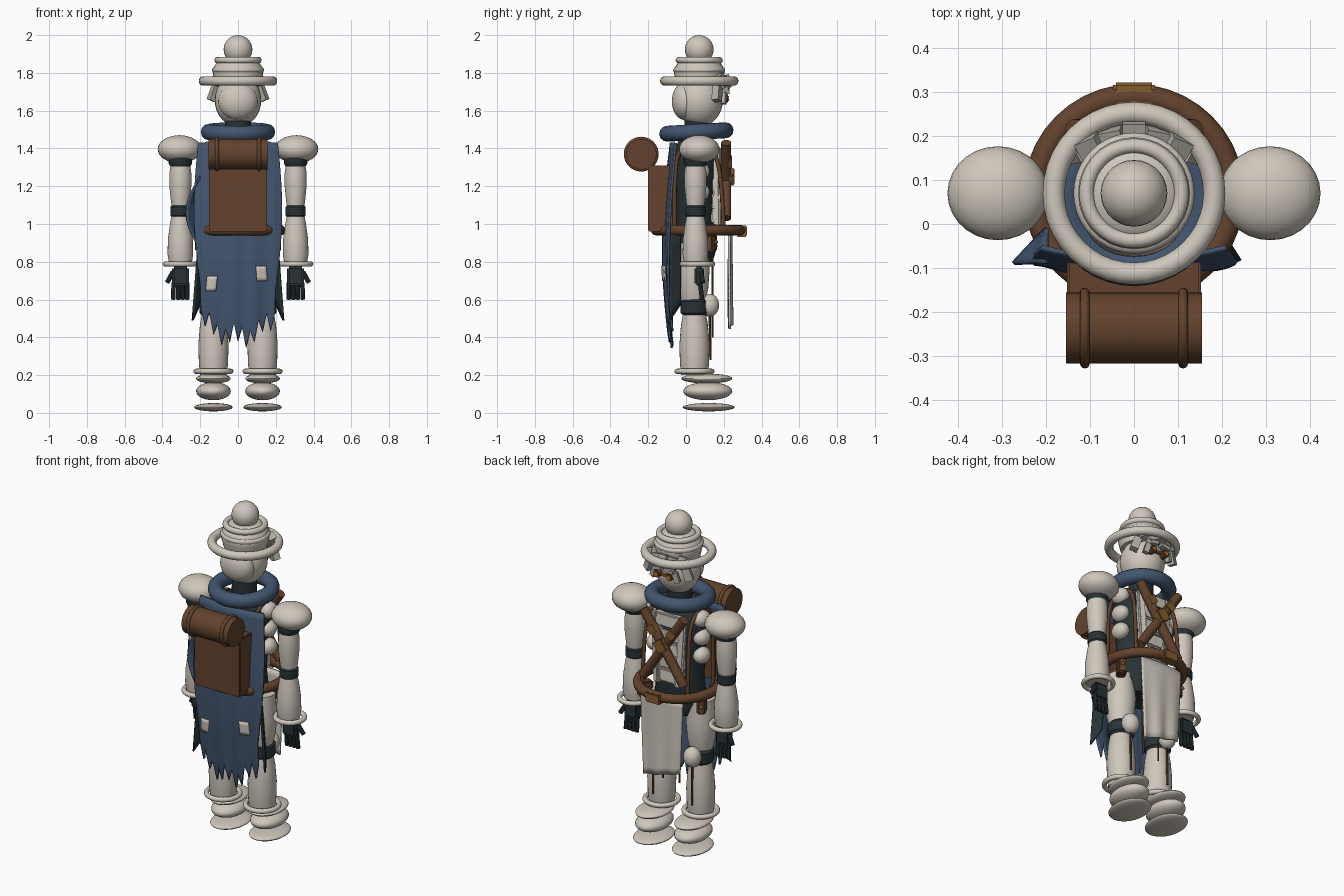
import bpy, bmesh, math
from mathutils import Vector, Matrix

old = bpy.data.objects.get("Cube")
if old:
    bpy.data.objects.remove(old, do_unlink=True)


def material(name, rgb):
    m = bpy.data.materials.new(name)
    m.use_nodes = True
    m.diffuse_color = (*rgb, 1)
    m.node_tree.nodes["Principled BSDF"].inputs["Base Color"].default_value = (*rgb, 1)
    return m


WHITE = material("bone white", (.62, .57, .50))
GREY = material("pale grey", (.43, .41, .36))
BLUE = material("faded blue", (.055, .092, .16))
DARK = material("dark slate", (.021, .032, .036))
BROWN = material("leather brown", (.125, .055, .026))
GOLD = material("tan buckle", (.22, .11, .03))
AMBER = material("amber", (.55, .17, .02))


def finish(name, bm, mat, smooth=True, thick=0):
    bmesh.ops.recalc_face_normals(bm, faces=bm.faces)
    me = bpy.data.meshes.new(name)
    bm.to_mesh(me)
    bm.free()
    me.materials.append(mat)
    ob = bpy.data.objects.new(name, me)
    bpy.context.collection.objects.link(ob)
    if thick:
        mod = ob.modifiers.new("thickness", "SOLIDIFY")
        mod.thickness, mod.offset = thick, 0
    if smooth:
        bpy.ops.object.select_all(action="DESELECT")
        ob.select_set(True)
        bpy.context.view_layer.objects.active = ob
        bpy.ops.object.shade_smooth_by_angle(angle=math.radians(40))
    return ob


def ball(name, loc, radii, mat):
    bm = bmesh.new()
    mx = Matrix.Translation(loc) @ Matrix.Diagonal((*radii, 1))
    bmesh.ops.create_uvsphere(bm, u_segments=28, v_segments=16, radius=1, matrix=mx)
    return finish(name, bm, mat)


def box(name, loc, size, mat, rot=(0, 0, 0), bevel=0):
    bm = bmesh.new()
    bmesh.ops.create_cube(bm, size=1, matrix=Matrix.Diagonal((*size, 1)))
    if bevel:
        bmesh.ops.bevel(bm, geom=bm.edges[:], offset=bevel, segments=2, affect="EDGES")
    ob = finish(name, bm, mat, smooth=False)
    ob.location, ob.rotation_euler = loc, rot
    return ob


def rod(name, a, b, r, mat, segs=20):
    a, b = Vector(a), Vector(b)
    turn = (b - a).to_track_quat("Z", "Y").to_matrix().to_4x4()
    bm = bmesh.new()
    bmesh.ops.create_cone(bm, cap_ends=True, segments=segs, radius1=r, radius2=r,
                          depth=(b - a).length, matrix=Matrix.Translation((a + b) / 2) @ turn)
    return finish(name, bm, mat)


def sheet(name, point, nu, nv, mat, thick=0, wrap=False):
    """Grid surface from point(u, v), with u and v from 0 to 1."""
    bm = bmesh.new()
    rows = [[bm.verts.new(point(i / nu, j / nv)) for i in range(nu + (not wrap))]
            for j in range(nv + 1)]
    for lo, hi in zip(rows, rows[1:]):
        for i in range(nu):
            k = (i + 1) % len(lo)
            bm.faces.new((lo[i], lo[k], hi[k], hi[i]))
    if wrap:
        bm.faces.new(rows[0])
        bm.faces.new(rows[-1])
    return finish(name, bm, mat, thick=thick)


def lathe(name, profile, x, y, mat, depth=1.0):
    """Turned part; profile is a list of (radius, z)."""
    def point(u, v):
        r, z = profile[round(v * (len(profile) - 1))]
        a = u * math.tau
        return (x + r * math.cos(a), y + depth * r * math.sin(a), z)
    return sheet(name, point, 28, len(profile) - 1, mat, wrap=True)


def ring(name, loc, major, minor, mat, tilt=(0, 0, 0)):
    bpy.ops.mesh.primitive_torus_add(major_radius=major, minor_radius=minor, location=loc,
                                     rotation=tilt, major_segments=40, minor_segments=12)
    ob = bpy.context.object
    ob.name = name
    ob.data.materials.append(mat)
    bpy.ops.object.shade_smooth()
    return ob


CY = .07  # body axis

# hat
ball("hat_pompom", (0, CY, 1.924), (.076, .076, .076), WHITE)
ring("hat_top_ring", (0, CY, 1.867), .108, .017, WHITE)
lathe("hat_crown", [(.12, 1.74), (.13, 1.78), (.135, 1.81), (.125, 1.835), (.105, 1.865),
                    (.06, 1.885)], 0, CY, WHITE)
ring("hat_band", (0, CY, 1.815), .122, .016, WHITE)
ring("hat_brim", (0, CY, 1.757), .183, .025, WHITE)

# head, hair and eyes
ball("head", (0, CY, 1.655), (.123, .125, .14), WHITE)
ball("hair_bun", (0, -.005, 1.65), (.105, .07, .10), WHITE)
for i in range(-2, 3):
    box("fringe", (i * .048, .215 - abs(i) * .016, 1.755 - .012 * (i % 2)), (.052, .045, .07),
        GREY, (.3, .2 * i, -.2 * i))
for s in (-1, 1):
    box("side_lock", (s * .125, .165, 1.69), (.045, .04, .08), GREY, (.1, -s * .35, -s * .5))
    box("cheek_lock", (s * .075, .2, 1.665), (.03, .025, .06), GREY, (0, -s * .3, -s * .3))
    box("brow", (s * .04, .215, 1.705), (.06, .03, .02), GREY, (0, s * .2, 0))
    rod("eye_rim", (s * .042, .17, 1.665), (s * .042, .222, 1.665), .021, BROWN)
    rod("eye", (s * .042, .2, 1.665), (s * .042, .228, 1.665), .013, AMBER)
box("nose_bridge", (0, .205, 1.665), (.045, .02, .012), GOLD)

# neck, scarf and torso
lathe("neck", [(.07, 1.40), (.068, 1.56)], 0, .06, DARK)
ring("scarf", (0, .055, 1.487), .155, .042, BLUE, (.06, 0, 0))
lathe("torso", [(.12, .80), (.155, .88), (.14, 1.02), (.15, 1.2), (.17, 1.35), (.12, 1.44),
                (.07, 1.46)], 0, .05, DARK, .75)
for i in range(5):
    box("chest_plate", (0, .155, 1.04 + i * .083), (.19, .045, .078), WHITE,
        (.06 * (-1) ** i, 0, 0), .008)
for s in (-1, 1):
    box("shirt_lapel", (s * .08, .165, 1.2), (.045, .04, .42), WHITE, (0, s * .06, s * -.3), .008)
    for z in (1.17, 1.28, 1.39):
        ball("side_pad", (s * .155, .07, z), (.045, .055, .048), WHITE)

# arms and hands
for s in (-1, 1):
    x = s * .305
    ball("shoulder_pad", (s * .31, CY, 1.396), (.115, .107, .074), WHITE)
    lathe("shoulder_band", [(.05, 1.30), (.062, 1.32), (.062, 1.36), (.05, 1.38)], x, .05, DARK)
    lathe("upper_arm", [(.044, 1.08), (.05, 1.12), (.058, 1.2), (.058, 1.27), (.05, 1.325)],
          x, .05, WHITE)
    lathe("elbow_band", [(.04, 1.03), (.053, 1.045), (.053, 1.09), (.04, 1.105)], x, .05, DARK)
    lathe("forearm", [(.06, .79), (.068, .84), (.066, .92), (.055, 1.0), (.045, 1.05)],
          x, .05, WHITE)
    ring("cuff", (x, .06, .788), .08, .014, WHITE)
    box("palm", (x, .07, .725), (.09, .05, .1), DARK, bevel=.01)
    for k in range(4):
        rod("finger", (x + (k - 1.5) * .024, .075, .69), (x + (k - 1.5) * .025, .085, .6),
            .012, DARK, 8)
    rod("thumb", (s * .345, .08, .745), (s * .375, .09, .69), .013, DARK, 8)

# legs and boots
for s in (-1, 1):
    x = s * .13
    lathe("thigh", [(.06, .58), (.078, .66), (.085, .76), (.075, .9)], x, .04, WHITE)
    lathe("knee_band", [(.055, .51), (.074, .53), (.074, .59), (.055, .61)], x, .045, DARK)
    ball("knee_pad", (x, .125, .57), (.05, .05, .06), WHITE)
    lathe("shin", [(.07, .2), (.077, .26), (.08, .36), (.072, .46), (.058, .54)], x, .045, WHITE)
    ring("ankle_ring", (x, .045, .22), .092, .014, WHITE)
    ball("boot_collar", (x, .11, .182), (.092, .135, .026), WHITE)
    ball("boot", (x, .115, .115), (.092, .13, .048), WHITE)
    ball("sole", (x, .12, .03), (.102, .138, .022), WHITE)
    rod("shin_cord", (x, .125, .53), (x, .13, .28), .006, BROWN, 8)
    rod("hanging_cord", (s * .06, .14, .9), (s * .055, .14, .4), .005, BROWN, 8)

# belt and pouches
ring("belt", (0, .067, .967), .224, .028, BROWN)
box("belt_buckle", (0, .295, .962), (.095, .055, .06), GOLD, bevel=.006)
for s in (-1, 1):
    box("belt_pouch", (s * .19, .12, .9), (.05, .08, .09), BROWN, (0, 0, -s * .5), .008)
    ball("pouch_button", (s * .212, .16, .905), (.01, .01, .01), GOLD)
    box("back_pouch", (s * .15, -.06, .89), (.06, .04, .1), BROWN, bevel=.006)

# crossed chest tubes
for s in (-1, 1):
    rod("chest_tube", (-s * .135, .212, 1.03), (s * .135, .212, 1.43), .027, BROWN)
    box("tube_clasp", (s * .065, .225, 1.33), (.05, .035, .045), GOLD, (0, s * .6, 0))
box("cross_buckle", (0, .24, 1.25), (.07, .035, .07), GOLD, (0, .6, 0), .005)


# hanging front cloth
def front_cloth(u, v):
    t = 2 * u - 1
    z = .945 - v * (.44 + .06 * u)
    return (t * (.14 - .02 * v), .24 - .012 * t * t + .006 * math.sin(t * 7) * v, z)


sheet("front_cloth", front_cloth, 24, 12, WHITE, .012)


# ragged cloak and patches
def cloak_surface(x, z):
    bulge = math.sin(math.pi * min(1, max(0, (1.43 - z) / 1.08)))
    return -.08 - .04 * bulge + .6 * x * x + .005 * math.sin(x * 55) * (1.43 - z)


def cloak(u, v):
    t = 2 * u - 1
    tooth = abs((u * 9) % 1 - .5) * 2
    hem = .36 + .09 * tooth + .10 * t * t + .025 * math.sin(u * 17)
    z = 1.43 + (hem - 1.43) * v
    x = t * (.21 + .028 * math.sin(math.pi * min(1, v * 1.15)) - .015 * v)
    return (x, cloak_surface(x, z), z)


sheet("cloak", cloak, 72, 24, BLUE, .012)
for px, pz, lean in ((-.14, .685, .08), (.125, .738, -.06)):
    def patch(u, v):
        x, z = px + (u - .5) * .055 + lean * (v - .5) * .1, pz + (v - .5) * .08
        return (x, cloak_surface(x, z) - .012, z)
    sheet("cloak_patch", patch, 4, 4, WHITE, .008)

# coat tails and side flap
for s in (-1, 1):
    def tail(u, v):
        return (s * (.17 + .035 * v + .035 * u), -.03 - .055 * u, .95 - v * (.38 + .08 * u))
    sheet("coat_tail", tail, 6, 8, DARK, .012)


def flap(u, v):
    w = math.sin(math.pi * v)
    return (-.2 - .075 * u * w, -.01 - .08 * u, 1.25 - .38 * v)


sheet("side_flap", flap, 6, 10, BLUE, .01)

# backpack, bedroll and shoulder straps
box("backpack", (0, -.137, 1.135), (.305, .13, .35), BROWN, bevel=.006)
rod("bedroll", (-.155, -.237, 1.37), (.155, -.237, 1.37), .081, BROWN, 36)
for s in (-1, 1):
    ring("bedroll_strap", (s * .112, -.237, 1.37), .081, .011, BROWN, (0, math.pi / 2, 0))
    path = [(.14, -.06, .95), (.14, -.065, 1.3), (.14, -.02, 1.42), (.14, .08, 1.44),
            (.14, .16, 1.38), (.15, .19, 1.2), (.15, .2, .98)]
    curve = bpy.data.curves.new("shoulder_strap", "CURVE")
    curve.dimensions, curve.bevel_depth, curve.bevel_resolution = "3D", .011, 2
    line = curve.splines.new("NURBS")
    line.points.add(len(path) - 1)
    line.use_endpoint_u, line.order_u = True, 3
    for p, (x, y, z) in zip(line.points, path):
        p.co = (s * x, y, z, 1)
    curve.materials.append(BROWN)
    bpy.context.collection.objects.link(bpy.data.objects.new("shoulder_strap", curve))
